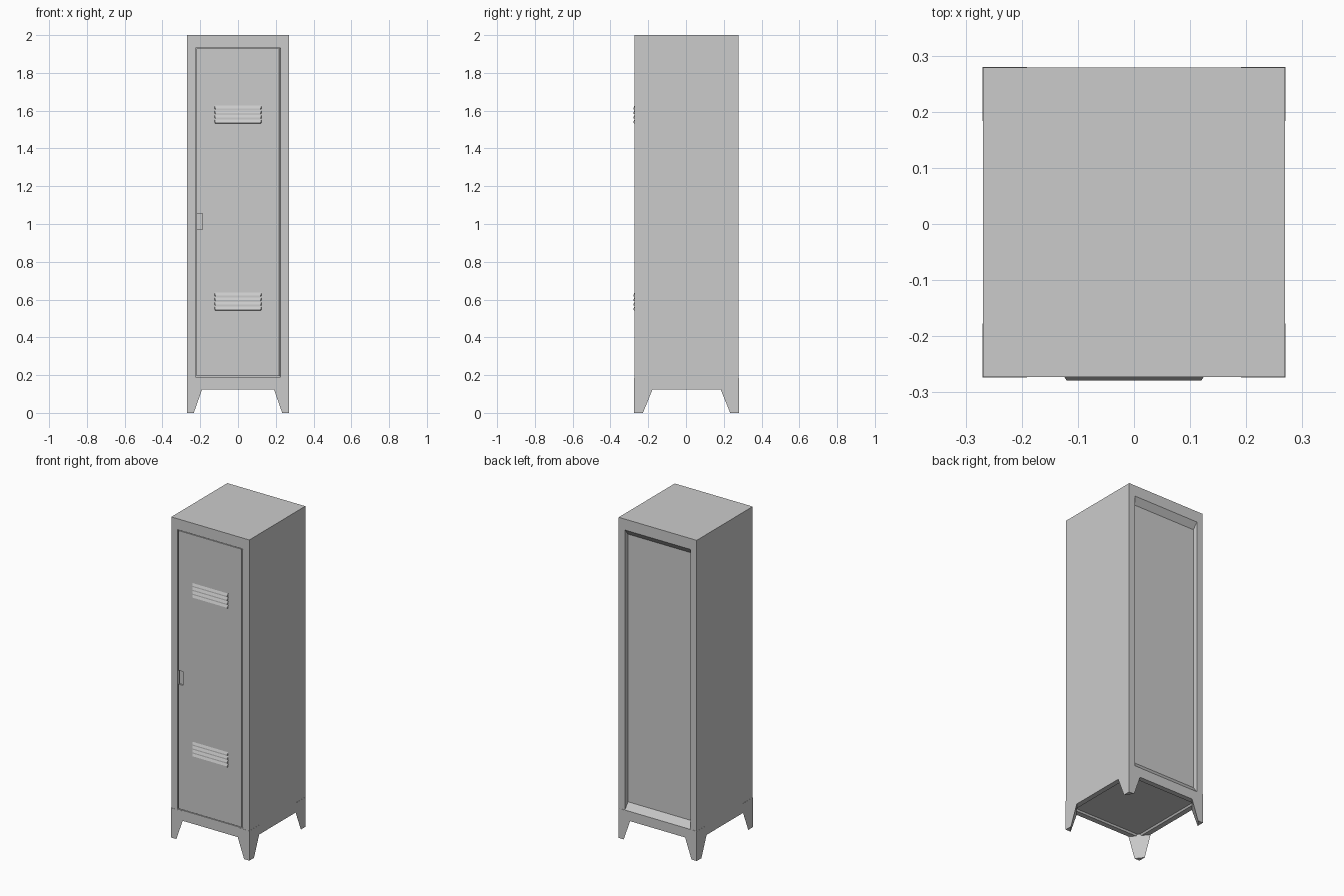
import bpy, bmesh, math
from mathutils import Vector

if "Cube" in bpy.data.objects:
    bpy.data.objects.remove(bpy.data.objects["Cube"])

FRONT, BACK, HALF_W = -0.273, 0.279, 0.269
FLOOR, TOP = 0.125, 2.0


def finish(name, bm):
    bmesh.ops.recalc_face_normals(bm, faces=bm.faces)
    mesh = bpy.data.meshes.new(name)
    bm.to_mesh(mesh)
    bm.free()
    obj = bpy.data.objects.new(name, mesh)
    bpy.context.collection.objects.link(obj)
    return obj


def loft(bm, rings):
    """Skin a list of equal-length point rings and cap both ends."""
    loops = [[bm.verts.new(p) for p in ring] for ring in rings]
    for a, b in zip(loops, loops[1:]):
        for i in range(len(a)):
            j = (i + 1) % len(a)
            bm.faces.new((a[i], a[j], b[j], b[i]))
    bm.faces.new(loops[0])
    bm.faces.new(loops[-1])


def rect(y, half, z0, z1):
    return [(-half, y, z0), (half, y, z0), (half, y, z1), (-half, y, z1)]


# Cabinet body: door recess in front, sunken panel at the back
bm = bmesh.new()
loft(bm, [
    rect(FRONT + 0.02, 0.226, 0.19, 1.932),
    rect(FRONT, 0.226, 0.19, 1.932),
    rect(FRONT, HALF_W, FLOOR, TOP),
    rect(BACK, HALF_W, FLOOR, TOP),
    rect(BACK, 0.226, 0.185, 1.932),
    rect(BACK - 0.03, 0.226, 0.225, 1.895),
])
bmesh.ops.recalc_face_normals(bm, faces=bm.faces)
# Shallow sunken panel underneath
bottom = min(bm.faces, key=lambda f: f.calc_center_median().z)
bmesh.ops.inset_region(bm, faces=[bottom], thickness=0.045)
bmesh.ops.inset_region(bm, faces=[bottom], thickness=0.01, depth=-0.01)
finish("cabinet_body", bm)

# Door leaf with a finger notch on its left edge
outline = [(-0.219, 0.194), (0.216, 0.194), (0.216, 1.928), (-0.219, 1.928),
           (-0.219, 1.056), (-0.187, 1.056), (-0.187, 0.97), (-0.219, 0.97)]
bm = bmesh.new()
loft(bm, [[(x, y, z) for x, z in outline] for y in (FRONT, FRONT + 0.021)])
finish("door", bm)

# Plate at the back of the finger notch
bm = bmesh.new()
loft(bm, [[(x, y, z) for x, z in ((-0.219, 0.97), (-0.187, 0.97),
                                  (-0.187, 1.056), (-0.219, 1.056))]
          for y in (FRONT + 0.01, FRONT + 0.021)])
finish("latch_plate", bm)

# Hinge rod in the right-hand gap
bpy.ops.mesh.primitive_cylinder_add(vertices=12, radius=0.004, depth=1.734,
                                    location=(0.221, FRONT + 0.006, 1.061))
rod = bpy.context.object
rod.name = "hinge_rod"
bpy.ops.object.shade_smooth_by_angle()

# Two vents, each a stack of four wedge louvres
for name, base in (("upper_vent", 1.533), ("lower_vent", 0.543)):
    bm = bmesh.new()
    for i in range(4):
        z = base + i * 0.0245
        profile = [(FRONT + 0.002, z + 0.02), (FRONT, z + 0.02),
                   (FRONT - 0.006, z + 0.006), (FRONT - 0.006, z + 0.001),
                   (FRONT + 0.002, z)]
        # Front edge is slightly shorter than the root
        loft(bm, [[(s * (0.124 - (0.004 if y < FRONT else 0)), y, zz)
                   for y, zz in profile] for s in (-1, 1)])
    finish(name, bm)

# Four tapered corner legs with a triangular section
for side, sx in (("left", -1), ("right", 1)):
    for end, sy, edge in (("front", -1, FRONT), ("back", 1, BACK)):
        cx, cy = sx * (HALF_W + 0.001), edge + sy * 0.001
        bm = bmesh.new()
        loft(bm, [[(cx, cy, z), (cx - sx * w, cy, z), (cx, cy - sy * d, z)]
                  for z, w, d in ((0, 0.036, 0.046),
                                  (FLOOR, 0.08, 0.097),
                                  (0.185, 0.08, 0.097))])
        finish(f"{end}_{side}_leg", bm)
